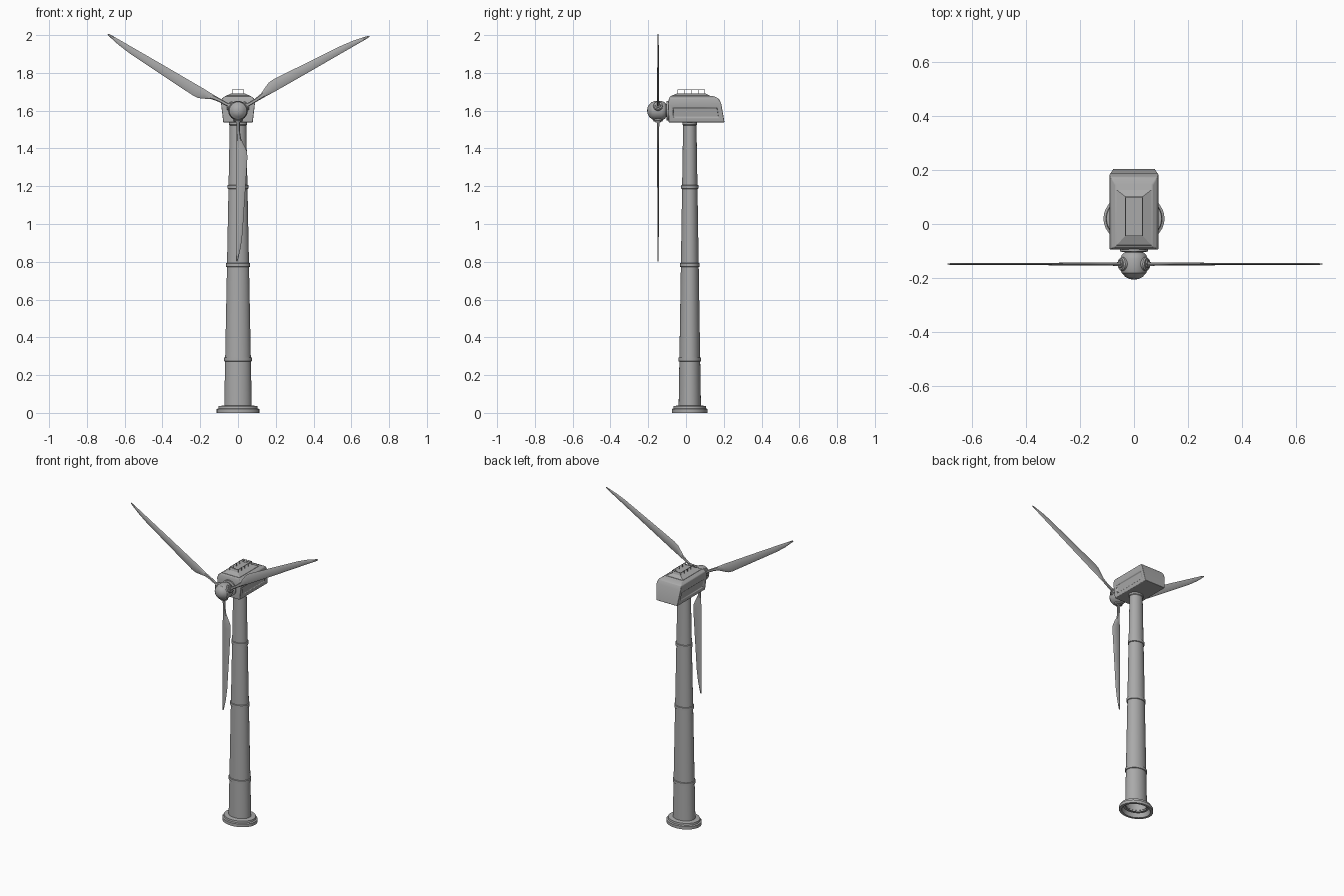
import bpy
import bmesh
from math import radians, tau
from mathutils import Vector

if "Cube" in bpy.data.objects:
    bpy.data.objects.remove(bpy.data.objects["Cube"])

GREY = (0.4, 0.4, 0.4, 1)
paint = bpy.data.materials.new("grey_paint")
paint.use_nodes = True
paint.diffuse_color = GREY
paint.node_tree.nodes["Principled BSDF"].inputs["Base Color"].default_value = GREY

HUB = Vector((0, -0.148, 1.6))
TOWER_Y = 0.02


def finish(bm, name, smooth=True):
    """Turn a bmesh into a painted object."""
    bmesh.ops.recalc_face_normals(bm, faces=bm.faces)
    mesh = bpy.data.meshes.new(name)
    bm.to_mesh(mesh)
    bm.free()
    mesh.materials.append(paint)
    obj = bpy.data.objects.new(name, mesh)
    bpy.context.collection.objects.link(obj)
    if smooth:
        bpy.ops.object.select_all(action="DESELECT")
        obj.select_set(True)
        bpy.context.view_layer.objects.active = obj
        bpy.ops.object.shade_smooth_by_angle(angle=radians(35))
    return obj


def lathe(name, profile, steps=32):
    """Spin a (radius, height) profile around local z."""
    bm = bmesh.new()
    verts = [bm.verts.new((r, 0, z)) for r, z in profile]
    edges = [bm.edges.new(pair) for pair in zip(verts, verts[1:])]
    bmesh.ops.spin(bm, geom=verts + edges, axis=(0, 0, 1), cent=(0, 0, 0),
                   angle=tau, steps=steps)
    bmesh.ops.remove_doubles(bm, verts=bm.verts, dist=1e-5)
    return finish(bm, name)


def loft(bm, loops):
    """Skin closed loops of points and cap both ends; returns the wall faces by level."""
    rings = [[bm.verts.new(p) for p in loop] for loop in loops]
    walls = []
    for a, b in zip(rings, rings[1:]):
        n = len(a)
        walls.append([bm.faces.new((a[i], a[(i + 1) % n], b[(i + 1) % n], b[i]))
                      for i in range(n)])
    bm.faces.new(rings[0])
    bm.faces.new(rings[-1])
    return walls


def rectangle(z, half, front, back):
    return [(-half, front, z), (half, front, z), (half, back, z), (-half, back, z)]


def tower_radius(z):
    return 0.0735 - 0.0195 * z


# Tower: oval in plan, with a stepped foot, open underneath
def place_oval(obj, depth):
    obj.location.y = TOWER_Y
    obj.scale.y = depth


place_oval(lathe("tower_base", [(0.085, 0.03), (0.095, 0), (0.113, 0), (0.113, 0.02),
                                (0.104, 0.024), (0.102, 0.036), (0.07, 0.04)]), 0.835)
place_oval(lathe("tower", [(tower_radius(z), z) for z in (0.03, 0.8, 1.55)]), 0.81)
for i, z in enumerate((0.283, 0.783, 1.196)):
    r = tower_radius(z)
    place_oval(lathe(f"tower_ring_{i + 1}", [
        (r, z - 0.011), (r + 0.005, z - 0.009), (r + 0.005, z + 0.009), (r, z + 0.011)]), 0.82)
place_oval(lathe("tower_collar", [(0.044, 1.522), (0.048, 1.526), (0.048, 1.545)]), 0.82)

# Nacelle: tapered box with recessed side panels and rounded corners
bm = bmesh.new()
walls = loft(bm, [rectangle(1.538, 0.078, -0.092, 0.204),
                  rectangle(1.64, 0.09, -0.095, 0.186),
                  rectangle(1.665, 0.085, -0.09, 0.172),
                  rectangle(1.677, 0.068, -0.084, 0.145)])
bmesh.ops.recalc_face_normals(bm, faces=bm.faces)
sides = [walls[0][1], walls[0][3]]
bmesh.ops.inset_individual(bm, faces=sides, thickness=0.024, use_even_offset=True)
bmesh.ops.inset_individual(bm, faces=sides, thickness=0.004, depth=-0.006,
                           use_even_offset=True)
nacelle = finish(bm, "nacelle")
bevel = nacelle.modifiers.new("rounding", "BEVEL")
bevel.width = 0.008
bevel.segments = 3
bevel.limit_method = "ANGLE"
bevel.angle_limit = radians(25)

# Raised roof pad
bm = bmesh.new()
loft(bm, [rectangle(1.672, 0.066, -0.08, 0.128),
          rectangle(1.679, 0.064, -0.078, 0.126),
          rectangle(1.692, 0.033, -0.045, 0.102)])
finish(bm, "roof_pad", smooth=False)


# Roof railing: thin rail carried on posts
def bar(bm, a, b, t=0.0014):
    lo = [min(p, q) - t for p, q in zip(a, b)]
    hi = [max(p, q) + t for p, q in zip(a, b)]
    loft(bm, [[(lo[0], lo[1], z), (hi[0], lo[1], z), (hi[0], hi[1], z), (lo[0], hi[1], z)]
              for z in (lo[2], hi[2])])


bm = bmesh.new()
front, back, half, top = -0.043, 0.1, 0.031, 1.71
for x in (-half, half):
    bar(bm, (x, front, top), (x, back, top))
    for i in range(5):
        y = front + (back - front) * i / 4
        bar(bm, (x, y, 1.69), (x, y, top))
for y in (front, back):
    bar(bm, (-half, y, top), (half, y, top))
finish(bm, "roof_railing", smooth=False)

# Hub and shaft, spun around the rotor axis
hub = lathe("hub", [(0, 0.058), (0.018, 0.055), (0.033, 0.047), (0.042, 0.036),
                    (0.045, 0.034), (0.05, 0.02), (0.05, -0.02), (0.045, -0.034),
                    (0.036, -0.042), (0, -0.042)])
shaft = lathe("rotor_shaft", [(0.034, 0.03), (0.034, -0.044), (0.052, -0.046),
                              (0.052, -0.06)])
for part in (hub, shaft):
    part.rotation_euler = (radians(90), 0, 0)
    part.location = HUB

# Blades: (distance, low edge, high edge, half thickness) along the span
SPAN = [(0.04, -0.009, 0.009, 0.007), (0.11, -0.008, 0.01, 0.006),
        (0.15, -0.008, 0.017, 0.005), (0.19, -0.009, 0.036, 0.005),
        (0.215, -0.01, 0.047, 0.005), (0.245, -0.01, 0.05, 0.005),
        (0.45, -0.011, 0.037, 0.004), (0.65, -0.011, 0.024, 0.004),
        (0.72, -0.011, 0.015, 0.003), (0.785, -0.011, 0.001, 0.003),
        (0.799, -0.009, -0.003, 0.002)]


def blade_section(x, low, high, t):
    chamfer = (high - low) * 0.2
    a, b = low + chamfer, high - chamfer
    return [(x, low, 0), (x, a, -t), (x, b, -t), (x, high, 0), (x, b, t), (x, a, t)]


for name, angle in (("left", 30), ("right", 150), ("lower", 270)):
    bm = bmesh.new()
    loft(bm, [blade_section(*s) for s in SPAN])
    blade = finish(bm, f"{name}_blade")
    blade.location = HUB
    blade.rotation_euler = (radians(90), radians(-angle), 0)
    # Socket gripping the blade root
    socket = lathe(f"{name}_blade_socket", [(0.026, 0.03), (0.026, 0.052), (0.022, 0.057),
                                            (0.015, 0.057), (0.014, 0.062), (0, 0.062)], 16)
    socket.location = HUB
    socket.rotation_euler = (0, radians(90 - angle), 0)
